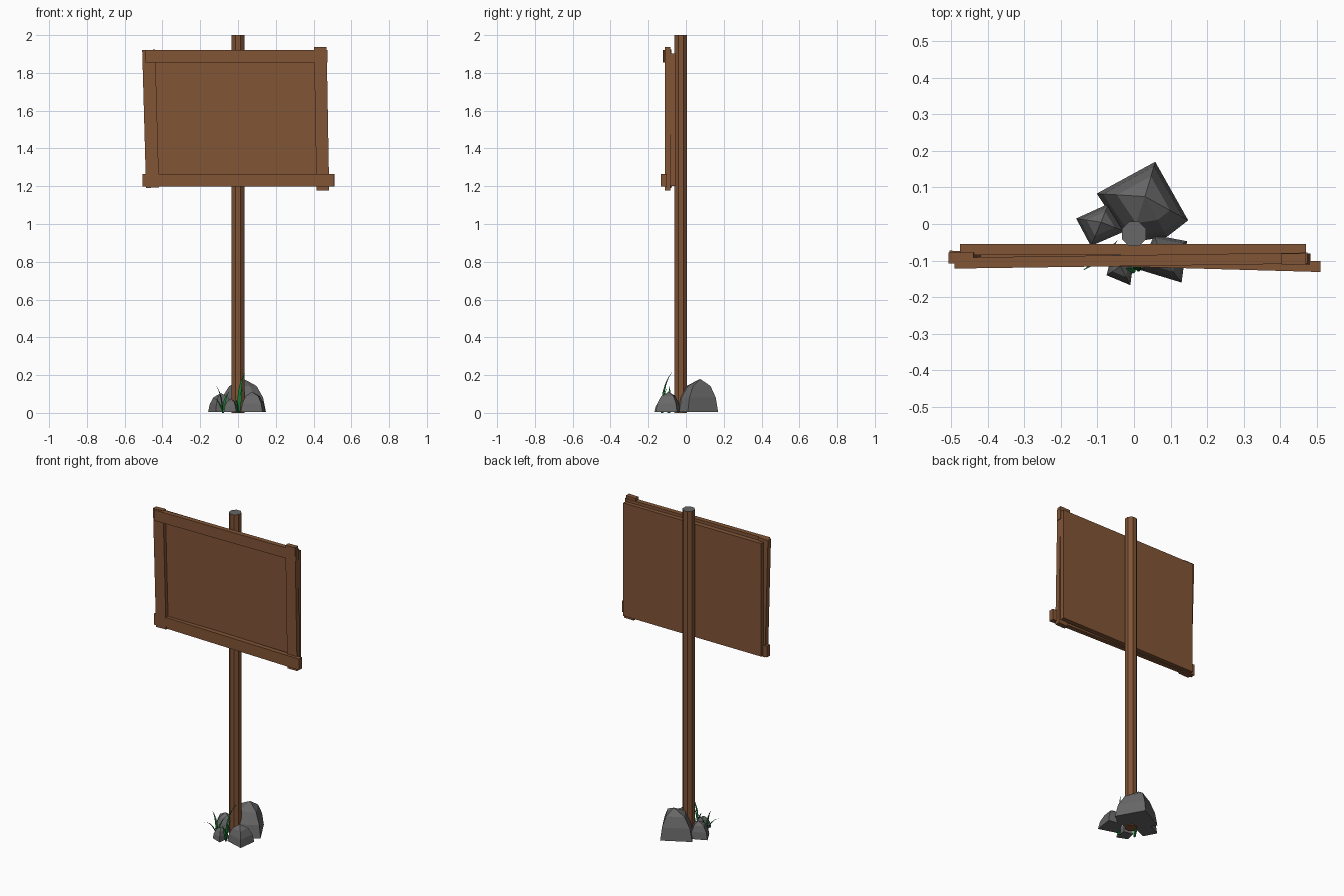
import bpy, bmesh, math
from mathutils import Vector, Matrix

if "Cube" in bpy.data.objects:
    bpy.data.objects.remove(bpy.data.objects["Cube"])


def material(name, rgb):
    m = bpy.data.materials.new(name)
    m.diffuse_color = (*rgb, 1)
    m.use_nodes = True
    m.node_tree.nodes["Principled BSDF"].inputs["Base Color"].default_value = m.diffuse_color
    return m


WOOD = material("brown wood", (0.22, 0.09, 0.037))
STONE = material("grey stone", (0.135, 0.135, 0.137))
GRASS = material("green grass", (0.008, 0.19, 0.035))


def finish(name, bm, *mats):
    bmesh.ops.recalc_face_normals(bm, faces=bm.faces)
    me = bpy.data.meshes.new(name)
    bm.to_mesh(me)
    bm.free()
    for m in mats:
        me.materials.append(m)
    ob = bpy.data.objects.new(name, me)
    bpy.context.collection.objects.link(ob)
    return ob


def plank(name, centre, size, tilt=0, yaw=0):
    """Box turned by tilt (about y) and yaw (about z), in degrees."""
    bm = bmesh.new()
    mat = (Matrix.Translation(centre) @ Matrix.Rotation(math.radians(yaw), 4, 'Z')
           @ Matrix.Rotation(math.radians(tilt), 4, 'Y') @ Matrix.Diagonal((*size, 1)))
    bmesh.ops.create_cube(bm, size=1, matrix=mat)
    return finish(name, bm, WOOD)


def rock(name, base, peak, height):
    """Four-sided boulder: base outline, steep flanks, low pointed cap."""
    bm = bmesh.new()
    mid = sum((Vector(p) for p in base), Vector((0, 0))) / len(base)
    rings = []
    for z, s in ((0.005, 1), (0.45, 0.87), (0.79, 0.58)):
        c = mid.lerp(Vector(peak), 1 - s)
        h = z if s == 1 else z * height
        rings.append([bm.verts.new((*(c + (Vector(p) - mid) * s), h)) for p in base])
    top = bm.verts.new((*peak, height))
    n = len(base)
    for i in range(n):
        j = (i + 1) % n
        for a, b in zip(rings, rings[1:]):
            bm.faces.new((a[i], a[j], b[j], b[i]))
        bm.faces.new((rings[-1][i], rings[-1][j], top))
    bm.faces.new(rings[0])
    return finish(name, bm, STONE)


def blade(name, root, knee, tip, width):
    """Tapered three-sided blade along a quadratic curve."""
    bm = bmesh.new()
    a, k, c = Vector(root), Vector(knee), Vector(tip)
    lean = Vector((c.x - a.x, c.y - a.y, 0)).normalized()
    side = Vector((-lean.y, lean.x, 0))
    prev = None
    steps = 5
    for i in range(steps):
        t = i / steps
        p = a * (1 - t) ** 2 + k * 2 * t * (1 - t) + c * t * t
        w = width / 2 * (0.7 + 0.9 * t if t < 0.35 else 1.02 * (1 - t) / 0.65)
        ring = [bm.verts.new(q) for q in (p - side * w, p + side * w, p + lean * w * 0.6)]
        if prev:
            for j in range(3):
                bm.faces.new((prev[j], prev[j - 1], ring[j - 1], ring[j]))
        else:
            bm.faces.new(ring)
        prev = ring
    end = bm.verts.new(c)
    for j in range(3):
        bm.faces.new((prev[j], prev[j - 1], end))
    return finish(name, bm, GRASS)


# Octagonal post with a grey end cap
bm = bmesh.new()
bmesh.ops.create_cone(bm, cap_ends=True, segments=8, radius1=0.036, radius2=0.036, depth=2,
                      matrix=Matrix.Translation((0, -0.027, 1)) @ Matrix.Rotation(math.pi / 8, 4, 'Z'))
bm.normal_update()
for f in bm.faces:
    f.material_index = 1 if f.normal.z > 0.5 else 0
finish("post", bm, WOOD, STONE)

# Sign board and its crooked frame
plank("sign_board", (-0.003, -0.07, 1.552), (0.945, 0.03, 0.70))
plank("left_frame_plank", (-0.4625, -0.093, 1.557), (0.069, 0.03, 0.73), tilt=-1.6)
plank("right_frame_plank", (0.4425, -0.096, 1.557), (0.067, 0.03, 0.76), tilt=-1)
plank("top_frame_plank", (-0.008, -0.100, 1.887), (0.965, 0.03, 0.066), yaw=0.8)
plank("bottom_frame_plank", (0.0025, -0.102, 1.232), (1.015, 0.03, 0.068), yaw=-1.6)

# Rocks around the foot
rock("large_rock", [(0.058, 0.17), (-0.102, 0.083), (-0.012, -0.05), (0.09, -0.035), (0.148, 0.01)],
     (0.03, 0.075), 0.18)
rock("left_rock", [(-0.158, 0.015), (-0.118, -0.06), (-0.025, -0.02), (-0.07, 0.055)],
     (-0.09, 0.005), 0.105)
rock("front_rock", [(-0.075, -0.14), (-0.01, -0.167), (0.0, -0.09), (-0.06, -0.08)],
     (-0.037, -0.115), 0.075)
rock("right_rock", [(0.13, -0.16), (0.145, -0.047), (0.055, -0.03), (0.015, -0.125)],
     (0.075, -0.09), 0.112)

# Two grass tufts: root, bend, tip, width
tufts = [
    ((-0.08, -0.09, 0), (-0.08, -0.09, 0.10), (-0.117, -0.085, 0.145), 0.02),
    ((-0.08, -0.09, 0), (-0.075, -0.08, 0.08), (-0.045, -0.045, 0.115), 0.018),
    ((-0.08, -0.09, 0), (-0.10, -0.10, 0.08), (-0.14, -0.127, 0.08), 0.016),
    ((0.005, -0.125, 0), (0.0, -0.13, 0.15), (0.04, -0.07, 0.22), 0.022),
    ((0.005, -0.125, 0), (0.01, -0.125, 0.09), (0.025, -0.10, 0.13), 0.02),
    ((0.005, -0.125, 0), (0.0, -0.13, 0.07), (-0.025, -0.12, 0.09), 0.018),
]
for i, t in enumerate(tufts):
    blade(f"grass_blade_{i + 1}", *t)
